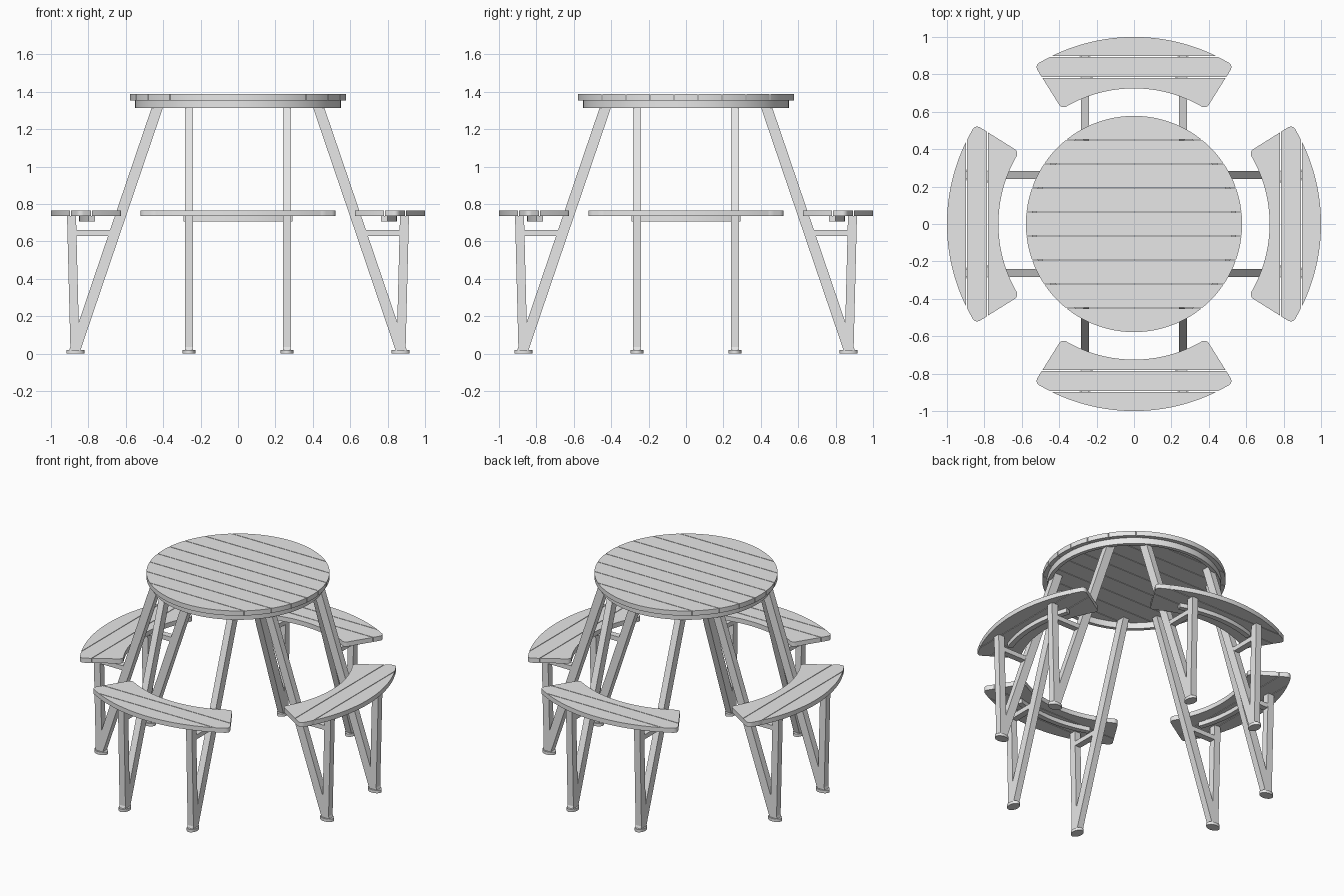
import bpy
import bmesh
from math import sin, cos, radians, pi
from mathutils import Vector

cube = bpy.data.objects.get("Cube")
if cube:
    bpy.data.objects.remove(cube, do_unlink=True)

grey = bpy.data.materials.new("light_grey")
grey.use_nodes = True
grey.diffuse_color = (0.8, 0.8, 0.8, 1)
grey.node_tree.nodes["Principled BSDF"].inputs["Base Color"].default_value = (0.8, 0.8, 0.8, 1)


def add_object(name, bm, turn=0.0, smooth=False):
    """Turn a bmesh into an object, rotated about the table's centre."""
    bmesh.ops.recalc_face_normals(bm, faces=bm.faces)
    mesh = bpy.data.meshes.new(name)
    bm.to_mesh(mesh)
    bm.free()
    mesh.materials.append(grey)
    obj = bpy.data.objects.new(name, mesh)
    obj.rotation_euler.z = turn
    bpy.context.collection.objects.link(obj)
    if smooth:
        bpy.ops.object.select_all(action='DESELECT')
        obj.select_set(True)
        bpy.context.view_layer.objects.active = obj
        bpy.ops.object.shade_smooth_by_angle(angle=radians(35))
    return obj


def slab(bm, outline, z0, z1, low=None, high=None):
    """Extrude an outline upwards, keeping only the strip low < y < high."""
    part = bmesh.new()
    part.faces.new([part.verts.new((x, y, z0)) for x, y in outline])
    for limit, side in ((low, -1), (high, 1)):
        if limit is not None:
            bmesh.ops.bisect_plane(
                part, geom=part.verts[:] + part.edges[:] + part.faces[:],
                plane_co=(0, limit, 0), plane_no=(0, side, 0), clear_outer=True)
    result = bmesh.ops.extrude_face_region(part, geom=part.faces[:])
    raised = [v for v in result["geom"] if isinstance(v, bmesh.types.BMVert)]
    bmesh.ops.translate(part, verts=raised, vec=(0, 0, z1 - z0))
    temp = bpy.data.meshes.new("temp")
    part.to_mesh(temp)
    part.free()
    bm.from_mesh(temp)
    bpy.data.meshes.remove(temp)


def planks(name, outline, z0, z1, cuts, turn=0.0):
    """Board split into planks with narrow gaps at the given y cuts."""
    bm = bmesh.new()
    gap = 0.002
    edges = [None] + cuts + [None]
    for a, b in zip(edges, edges[1:]):
        slab(bm, outline, z0, z1,
             None if a is None else a + gap, None if b is None else b - gap)
    add_object(name, bm, turn, True)


def polar(r, degrees):
    a = radians(degrees)
    return (r * sin(a), r * cos(a))


def arc(r, half, steps):
    return [polar(r, -half + 2 * half * i / steps) for i in range(steps + 1)]


def beam(bm, start, end, across, wide):
    """Bar in a vertical plane, with horizontal or upright cut ends."""
    verts = []
    half = Vector(across) / 2
    for p in (start, end):
        for side, sx in ((-1, -1), (-1, 1), (1, 1), (1, -1)):
            verts.append(bm.verts.new(Vector(p) + half * side + Vector((wide / 2 * sx, 0, 0))))
    for face in ((0, 1, 2, 3), (7, 6, 5, 4)):
        bm.faces.new([verts[i] for i in face])
    for i in range(4):
        j = (i + 1) % 4
        bm.faces.new([verts[i], verts[j], verts[j + 4], verts[i + 4]])


# Round table top made of nine planks
plank = 0.1285
circle = [polar(0.578, 360 * i / 96) for i in range(96)]
planks("table_top", circle, 1.355, 1.388, [plank * (i - 3.5) for i in range(8)])

# Hoop under the table top
bm = bmesh.new()
steps = 96
profile = ((0.55, 1.313), (0.55, 1.356), (0.525, 1.356), (0.525, 1.313))
rings = []
for i in range(steps):
    a = 2 * pi * i / steps
    rings.append([bm.verts.new((r * cos(a), r * sin(a), z)) for r, z in profile])
for i, ring in enumerate(rings):
    after = rings[(i + 1) % steps]
    for k in range(4):
        m = (k + 1) % 4
        bm.faces.new((ring[k], after[k], after[m], ring[m]))
add_object("table_hoop", bm, 0, True)

# Seat outline: an arc with rounded corners
corner = [(1.0, 30.6), (0.996, 31.4), (0.986, 31.9), (0.974, 32.1),
          (0.75, 32.1), (0.738, 31.8), (0.729, 31.1), (0.725, 30.2)]
seat_outline = (arc(1.0, 30, 32) + [polar(r, d) for r, d in corner]
                + arc(0.725, 29.5, 32)[::-1]
                + [polar(r, -d) for r, d in corner[::-1]])
bar_outline = arc(0.85, 20, 16) + arc(0.815, 20, 16)[::-1]

for side, direction in enumerate(("back", "right", "front", "left")):
    turn = side * pi / 2
    planks(direction + "_seat", seat_outline, 0.735, 0.767, [0.783, 0.895], turn)

    # Curved bar beneath the seat
    bm = bmesh.new()
    slab(bm, bar_outline, 0.706, 0.735)
    add_object(direction + "_seat_bar", bm, turn, True)

    # Pair of frames: sloping table leg, seat post, brace and foot
    for label, x in (("a", -0.262), ("b", 0.262)):
        bm = bmesh.new()
        beam(bm, (x, 0.872, 0.02), (x, 0.418, 1.355), (0, 0.06, 0), 0.045)
        add_object(f"{direction}_table_leg_{label}", bm, turn)

        bm = bmesh.new()
        beam(bm, (x, 0.872, 0.02), (x, 0.89, 0.735), (0, 0.048, 0), 0.045)
        add_object(f"{direction}_seat_post_{label}", bm, turn)

        bm = bmesh.new()
        beam(bm, (x, 0.645, 0.645), (x, 0.88, 0.645), (0, 0, 0.032), 0.043)
        add_object(f"{direction}_brace_{label}", bm, turn)

        bm = bmesh.new()
        oval = [(x + 0.034 * cos(2 * pi * i / 24), 0.87 + 0.048 * sin(2 * pi * i / 24))
                for i in range(24)]
        slab(bm, oval, 0, 0.02)
        add_object(f"{direction}_foot_{label}", bm, turn, True)
